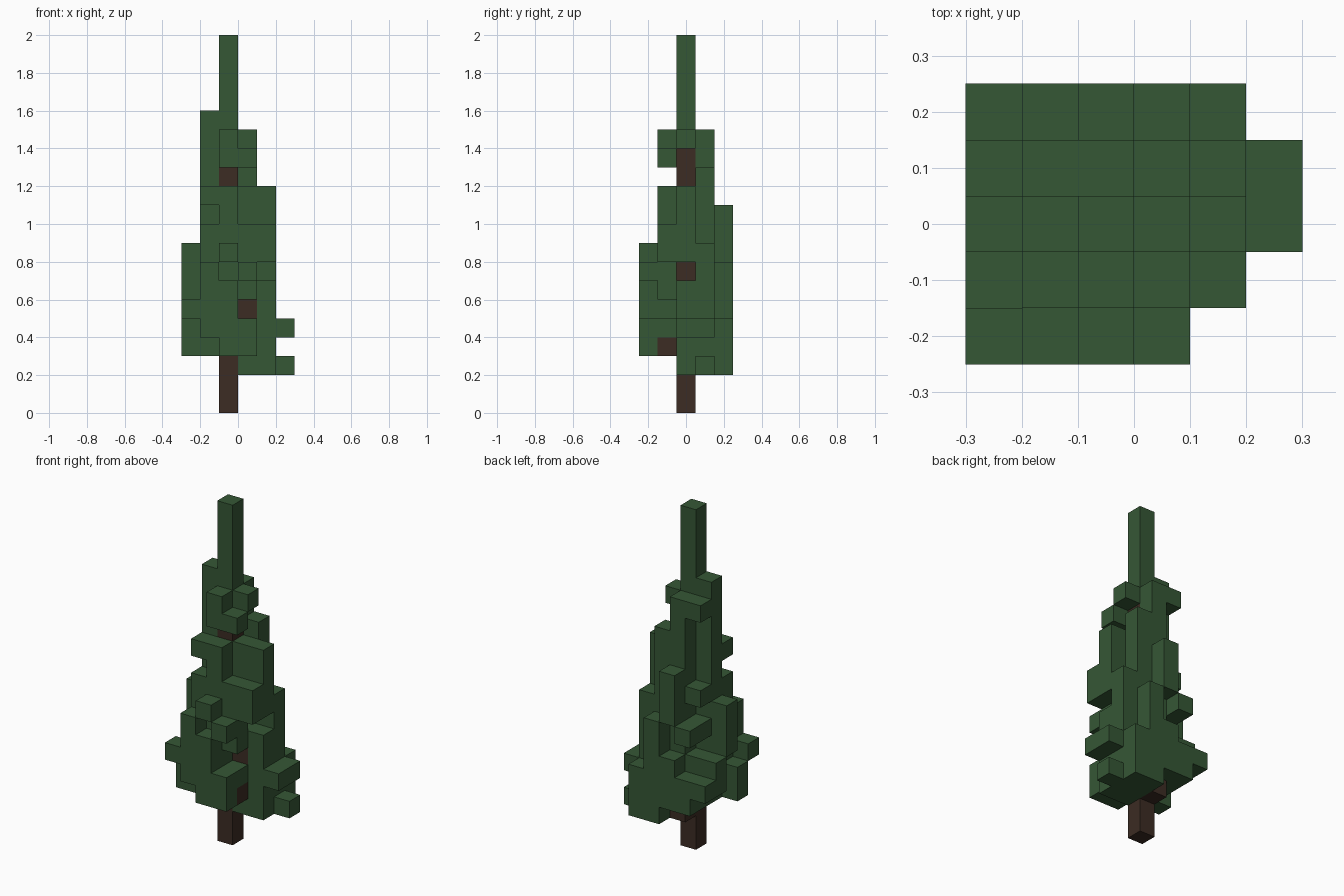
import bpy
import bmesh
from mathutils import Vector

cube = bpy.data.objects.get("Cube")
if cube:
    bpy.data.objects.remove(cube, do_unlink=True)

CELL = 0.1
ORIGIN = Vector((-0.3, -0.25, 0.0))


def make_material(name, color):
    mat = bpy.data.materials.new(name)
    mat.use_nodes = True
    mat.diffuse_color = color
    mat.node_tree.nodes["Principled BSDF"].inputs["Base Color"].default_value = color
    return mat


def column(column_x, column_y, *spans):
    """Grid cells of one upright column, filled over each (bottom, top) span."""
    return {(column_x, column_y, level)
            for bottom, top in spans for level in range(bottom, top)}


def build_blocks(name, cells, solid, material):
    """Mesh the outer faces of the cells, then merge flat neighbours."""
    bm = bmesh.new()
    corners = {}

    def vertex(point):
        key = tuple(round(value) for value in point)
        if key not in corners:
            corners[key] = bm.verts.new(ORIGIN + Vector(key) * CELL)
        return corners[key]

    for cell in sorted(cells):
        center = Vector(cell) + Vector((0.5, 0.5, 0.5))
        for axis in range(3):
            for sign in (-1, 1):
                normal = Vector((0, 0, 0))
                normal[axis] = sign
                neighbour = tuple(int(a + b) for a, b in zip(cell, normal))
                if neighbour in solid:
                    continue
                u = Vector((0, 0, 0))
                u[(axis + 1) % 3] = 0.5
                v = normal.cross(u)
                middle = center + normal / 2
                bm.faces.new([vertex(middle + offset)
                              for offset in (-u - v, u - v, u + v, v - u)])
    bmesh.ops.dissolve_limit(bm, angle_limit=0.01, verts=bm.verts, edges=bm.edges)
    mesh = bpy.data.meshes.new(name)
    bm.to_mesh(mesh)
    bm.free()
    mesh.materials.append(material)
    obj = bpy.data.objects.new(name, mesh)
    bpy.context.collection.objects.link(obj)
    return obj


# Trunk and short branch stubs
trunk = column(2, 2, (0, 14))
branches = column(3, 2, (5, 6)) | column(3, 1, (3, 4)) | column(2, 3, (2, 3))

# Foliage, as columns from the right-hand edge of the tree to the left
foliage = set().union(
    column(0, 0, (5, 6)),
    column(0, 1, (3, 5)),
    column(0, 2, (6, 9)),
    column(0, 3, (4, 6)),
    column(0, 4, (4, 5)),
    column(1, 0, (4, 8)),
    column(1, 1, (3, 10), (11, 12)),
    column(1, 2, (3, 16)),
    column(1, 3, (3, 6), (7, 8), (9, 10), (14, 15)),
    column(1, 4, (3, 5), (7, 8)),
    column(2, 0, (3, 7), (8, 9)),
    column(2, 1, (3, 12), (13, 15)),
    column(2, 2, (14, 20)),
    column(2, 3, (3, 15)),
    column(2, 4, (3, 6), (8, 11)),
    column(3, 0, (3, 5), (7, 8)),
    column(3, 1, (4, 5), (6, 10), (13, 14)),
    column(3, 2, (2, 5), (6, 7), (8, 12), (14, 15)),
    column(3, 3, (2, 13)),
    column(3, 4, (2, 8)),
    column(4, 1, (8, 10)),
    column(4, 2, (2, 7), (8, 12)),
    column(4, 3, (2, 9)),
    column(4, 4, (2, 5)),
    column(5, 2, (4, 5)),
    column(5, 3, (2, 3), (4, 5)),
)

bark = make_material("dark brown bark", (0.045, 0.025, 0.017, 1.0))
needles = make_material("dark green needles", (0.036, 0.095, 0.036, 1.0))

solid = trunk | branches | foliage
build_blocks("trunk", trunk, solid, bark)
build_blocks("branches", branches, solid, bark)
build_blocks("foliage", foliage, solid, needles)
